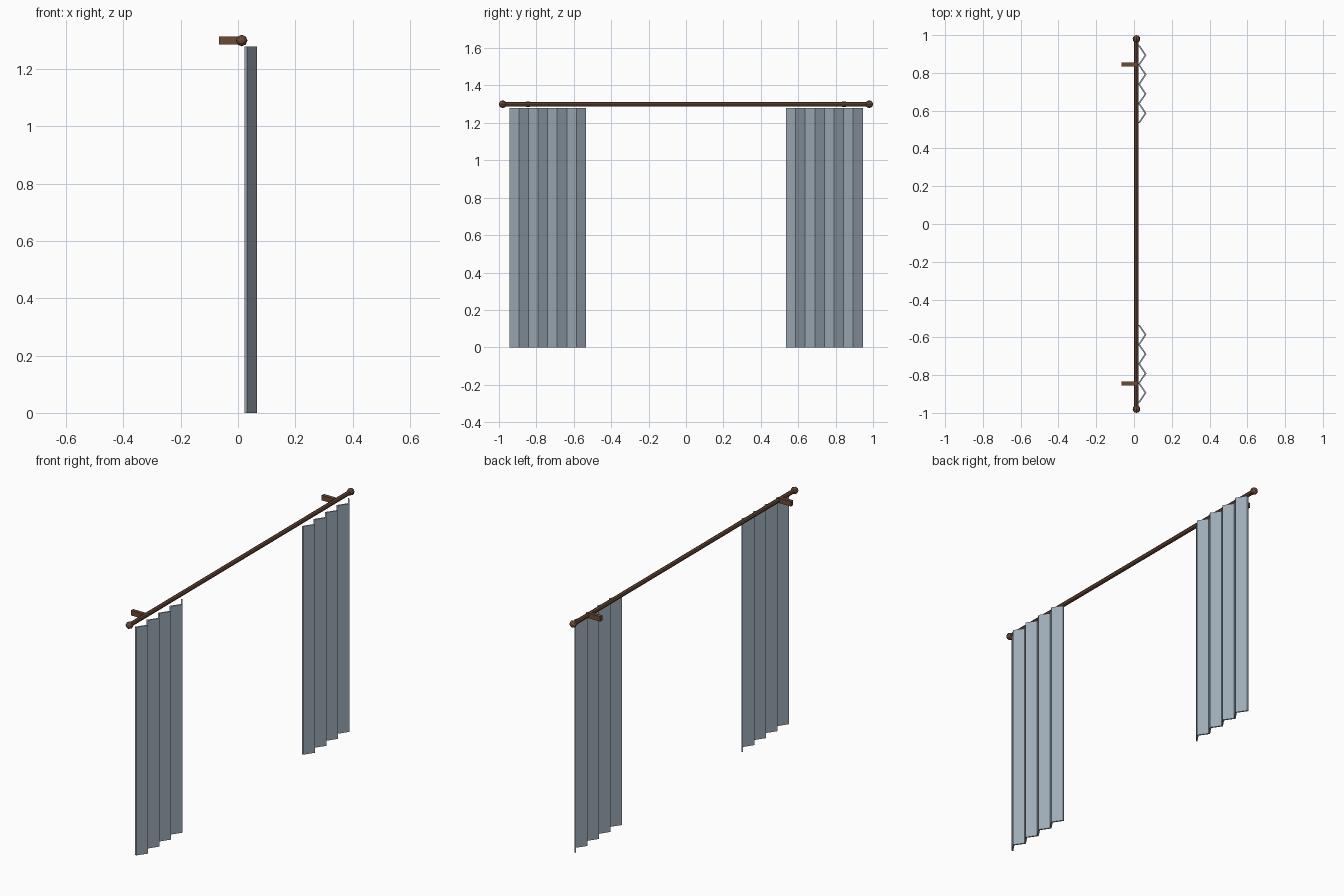
import bpy, bmesh, math
from mathutils import Matrix

if "Cube" in bpy.data.objects:
    bpy.data.objects.remove(bpy.data.objects["Cube"], do_unlink=True)


def material(name, rgb):
    m = bpy.data.materials.new(name)
    m.use_nodes = True
    m.diffuse_color = (*rgb, 1)
    m.node_tree.nodes["Principled BSDF"].inputs["Base Color"].default_value = (*rgb, 1)
    return m


wood = material("dark_wood", (0.15, 0.07, 0.038))
cloth = material("grey_blue_cloth", (0.34, 0.405, 0.47))


def finish(name, bm, mat):
    bmesh.ops.recalc_face_normals(bm, faces=bm.faces)
    mesh = bpy.data.meshes.new(name)
    bm.to_mesh(mesh)
    bm.free()
    mesh.materials.append(mat)
    obj = bpy.data.objects.new(name, mesh)
    bpy.context.collection.objects.link(obj)
    return obj


ROD_X, ROD_Z = 0.013, 1.3
along_y = Matrix.Rotation(math.pi / 2, 4, 'X')

# Rod
bm = bmesh.new()
bmesh.ops.create_cone(bm, cap_ends=True, segments=8, radius1=0.012, radius2=0.012,
                      depth=1.95, matrix=Matrix.Translation((ROD_X, 0, ROD_Z)) @ along_y)
finish("curtain_rod", bm, wood)


# Pleated curtain: zigzag strip with thickness, extruded upward
def curtain(name, side):
    inner, outer, thick, folds = 0.022, 0.0565, 0.0095, 8
    start, width = 0.535, 0.41
    zigzag = [(outer if i % 2 else inner, side * (start + width * i / folds))
              for i in range(folds + 1)]
    bm = bmesh.new()
    back = [bm.verts.new((x, y, 0)) for x, y in zigzag]
    front = [bm.verts.new((x + thick, y, 0)) for x, y in zigzag]
    for i in range(folds):
        bm.faces.new((back[i], back[i + 1], front[i + 1], front[i]))
    top = bmesh.ops.extrude_face_region(bm, geom=bm.faces[:], use_keep_orig=True)
    bmesh.ops.translate(bm, vec=(0, 0, 1.28),
                        verts=[g for g in top["geom"] if isinstance(g, bmesh.types.BMVert)])
    finish(name, bm, cloth)


for label, side in (("front", -1), ("back", 1)):
    # End knob
    bm = bmesh.new()
    bmesh.ops.create_uvsphere(bm, u_segments=8, v_segments=6, radius=0.02,
                              matrix=Matrix.Translation((ROD_X, side * 0.98, ROD_Z)) @ along_y)
    finish(label + "_rod_knob", bm, wood)

    # Wall bracket
    bm = bmesh.new()
    bmesh.ops.create_cube(bm, size=1, matrix=Matrix.Translation((-0.0265, side * 0.845, ROD_Z))
                          @ Matrix.Diagonal((0.079, 0.02, 0.028, 1)))
    finish(label + "_wall_bracket", bm, wood)

    curtain(label + "_curtain", side)
